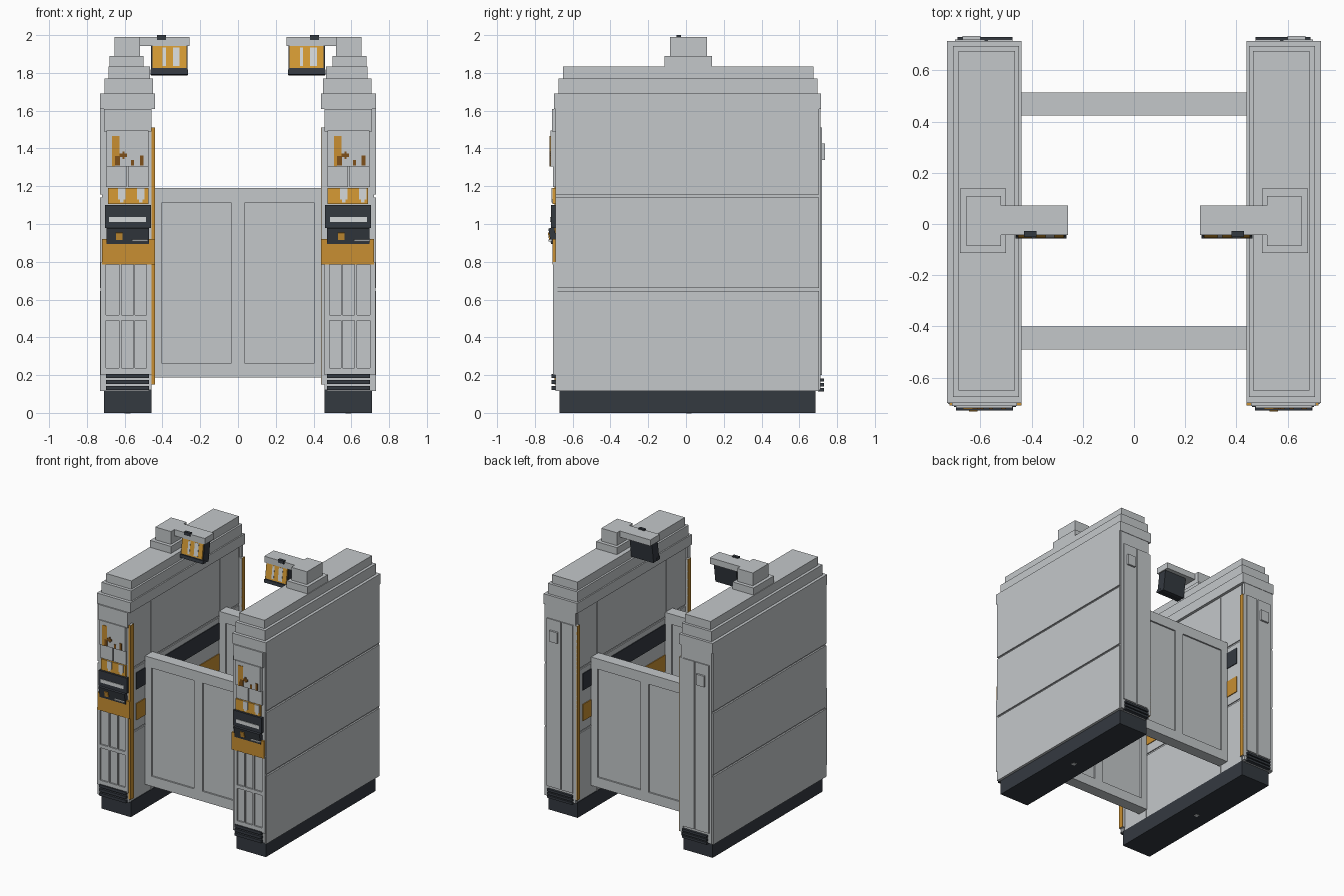
import bpy
import bmesh
from math import radians
from mathutils import Matrix, Vector

cube = bpy.data.objects.get("Cube")
if cube:
    bpy.data.objects.remove(cube, do_unlink=True)


def material(name, r, g, b):
    mat = bpy.data.materials.new(name)
    mat.use_nodes = True
    mat.diffuse_color = (r, g, b, 1)
    mat.node_tree.nodes["Principled BSDF"].inputs["Base Color"].default_value = (r, g, b, 1)
    return mat


gray = material("light_gray", .55, .575, .59)
pale = material("pale_gray", .66, .69, .70)
dark = material("charcoal", .034, .041, .051)
orange = material("orange", .58, .275, .032)
amber = material("amber", .68, .33, .035)
brown = material("dark_orange", .21, .08, .01)


def box(name, x, y, z, mat, tilt=0):
    """Box from three (low, high) ranges, optionally tilted about its own x axis."""
    lows, highs = zip(*(sorted(r) for r in (x, y, z)))
    lo, hi = Vector(lows), Vector(highs)
    bm = bmesh.new()
    bmesh.ops.create_cube(bm, size=1)
    bmesh.ops.scale(bm, vec=hi - lo, verts=bm.verts)
    bmesh.ops.rotate(bm, verts=bm.verts, matrix=Matrix.Rotation(radians(tilt), 3, 'X'))
    bmesh.ops.translate(bm, vec=(lo + hi) / 2, verts=bm.verts)
    mesh = bpy.data.meshes.new(name)
    bm.to_mesh(mesh)
    bm.free()
    mesh.materials.append(mat)
    obj = bpy.data.objects.new(name, mesh)
    bpy.context.collection.objects.link(obj)
    return obj


def pair(name, x, y, z, mat, tilt=0):
    """The same box on the left (+x) and right (-x) tower."""
    for label, s in (("left_", 1), ("right_", -1)):
        box(label + name, (s * x[0], s * x[1]), y, z, mat, tilt)


def copies(name, x, y, z, mat, tilt=0):
    """Display graphics: right tower as given, left tower shifted, not mirrored."""
    for label, shift in (("right_", 0), ("left_", 1.175)):
        box(label + name, (x[0] + shift, x[1] + shift), y, z, mat, tilt)


# Tower bodies: plinth, core, outer cladding with seams, stepped roof
pair("plinth", (.457, .71), (-.67, .685), (0, .12), dark)
pair("plinth_slot", (.57, .6), (0, .03), (-.002, .01), pale)
pair("core", (.47, .718), (-.685, .70), (.115, 1.65), gray)
for z in ((.115, .645), (.66, 1.14), (1.155, 1.69)):
    pair("outer_cladding", (.71, .73), (-.69, .705), z, gray)
    pair("inner_cladding", (.462, .48), (-.66, .67), (z[0], min(z[1], 1.62)), gray)
pair("cap", (.44, .73), (-.70, .715), (1.61, 1.69), gray)
pair("middle_step", (.45, .707), (-.675, .695), (1.69, 1.77), gray)
pair("top_step", (.465, .685), (-.65, .675), (1.77, 1.835), gray)

# Inner wall bands and door jambs
pair("inner_dark_band", (.456, .47), (-.6, .62), (.97, 1.10), dark)
pair("inner_orange_band", (.456, .47), (-.6, .62), (.73, .86), orange)
for y in ((-.42, -.41), (.432, .442)):
    pair("jamb_rib", (.457, .47), y, (.12, 1.61), gray)

# Corner posts with lit inner trims
for y in ((-.692, -.655), (.68, .713)):
    pair("corner_post", (.443, .475), y, (.15, 1.51), gray)
    pair("post_trim", (.44, .445), y, (.15, 1.51), orange)
box("right_front_trim", (-.457, -.44), (-.696, -.69), (.15, 1.51), orange)

# Front columns: frame bars around recessed panels
pair("front_column", (.457, .72), (-.692, -.67), (.12, 1.61), gray)
for x in ((.457, .485), (.545, .553), (.617, .63), (.70, .727)):
    pair("front_upright", x, (-.703, -.68), (.2, .8), gray)
for z in ((.2, .237), (.49, .517)):
    pair("front_crossbar", (.457, .727), (-.703, -.68), z, gray)
pair("upper_plate", (.457, .71), (-.71, -.68), (1.49, 1.61), gray)
for x in ((.475, .582), (.59, .7)):
    pair("lower_plate", x, (-.705, -.68), (1.195, 1.305), gray)

# Back columns: two panels, small box
for x in ((.475, .572), (.582, .7)):
    pair("back_panel", x, (.69, .72), (.2, 1.51), gray)
pair("back_column", (.457, .72), (.69, .712), (.12, 1.61), gray)
pair("back_box", (.60, .67), (.71, .735), (1.34, 1.425), gray)

# Vents at both ends of each tower
for i in range(3):
    front, back = .185 - i * .032, .165 - i * .026
    pair("front_vent", (.47, .70), (-.713, -.68), (front, front + .022), dark)
    pair("back_vent", (.475, .69), (.70, .73), (back, back + .018), dark)

# Front display with graphics
pair("display", (.475, .695), (-.718, -.68), (1.305, 1.495), gray)
face = (-.722, -.716)
copies("figure_body", (-.668, -.628), face, (1.36, 1.465), orange)
copies("figure_foot", (-.668, -.65), face, (1.305, 1.36), orange)
copies("figure_leg", (-.66, -.625), face, (1.31, 1.36), brown)
copies("figure_hand", (-.628, -.587), face, (1.355, 1.372), brown)
copies("figure_finger", (-.612, -.60), face, (1.345, 1.385), brown)
copies("short_mark", (-.567, -.55), face, (1.31, 1.34), brown)
copies("tall_mark", (-.52, -.50), face, (1.31, 1.362), brown)

# Ticket slot unit, reader, keypad and tray
pair("ticket_panel", (.475, .687), (-.708, -.68), (1.105, 1.19), amber)
for x in (-.635, -.535):
    copies("ticket_cup", (x, x + .04), (-.712, -.706), (1.13, 1.19), pale)
    copies("ticket_cup_foot", (x + .01, x + .03), (-.712, -.706), (1.115, 1.13), pale)
pair("reader", (.46, .703), (-.715, -.68), (.98, 1.10), dark)
pair("reader_slot", (.487, .683), (-.719, -.713), (1.01, 1.037), pale)
pair("keypad", (.472, .695), (-.722, -.69), (.895, .98), dark, 10)
copies("keypad_icon", (-.645, -.612), (-.728, -.715), (.915, .955), orange, 10)
copies("keypad_line", (-.56, -.477), (-.728, -.712), (.908, .918), pale, 10)
pair("tray", (.44, .72), (-.708, -.66), (.785, .92), orange)

# Overhead arm and hanging sign
pair("arm_base", (.50, .68), (-.113, .138), (1.83, 1.89), gray)
pair("arm_head", (.52, .655), (-.085, .11), (1.89, 1.99), gray)
pair("arm", (.257, .53), (-.043, .073), (1.942, 1.99), gray)
pair("arm_clip", (.38, .43), (-.05, -.027), (1.975, 2.0), dark)
pair("sign_case", (.267, .46), (-.04, .03), (1.79, 1.95), dark, -8)
pair("sign_face", (.273, .453), (-.046, -.038), (1.825, 1.945), amber, -8)
for x in ((-.40, -.382), (-.345, -.31)):
    copies_x = x
    for s in (1, -1):
        sx = [v if s == 1 else v + .727 for v in copies_x]
        box("sign_stripe", sx, (-.048, -.04), (1.835, 1.935), pale, -8)
pair("sign_lip", (.264, .462), (-.056, -.02), (1.79, 1.815), dark, -8)

# Double doors with recessed panels
for label, (y0, y1) in (("front_door", (-.49, -.40)), ("back_door", (.423, .513))):
    box(label, (-.46, .46), (y0 + .012, y1 - .012), (.2, 1.18), gray)
    for z in ((.187, .265), (1.11, 1.19)):
        box(label + "_rail", (-.46, .46), (y0, y1), z, gray)
    for x in ((-.46, -.405), (-.035, .035), (.405, .46)):
        box(label + "_stile", x, (y0, y1), (.26, 1.115), gray)
